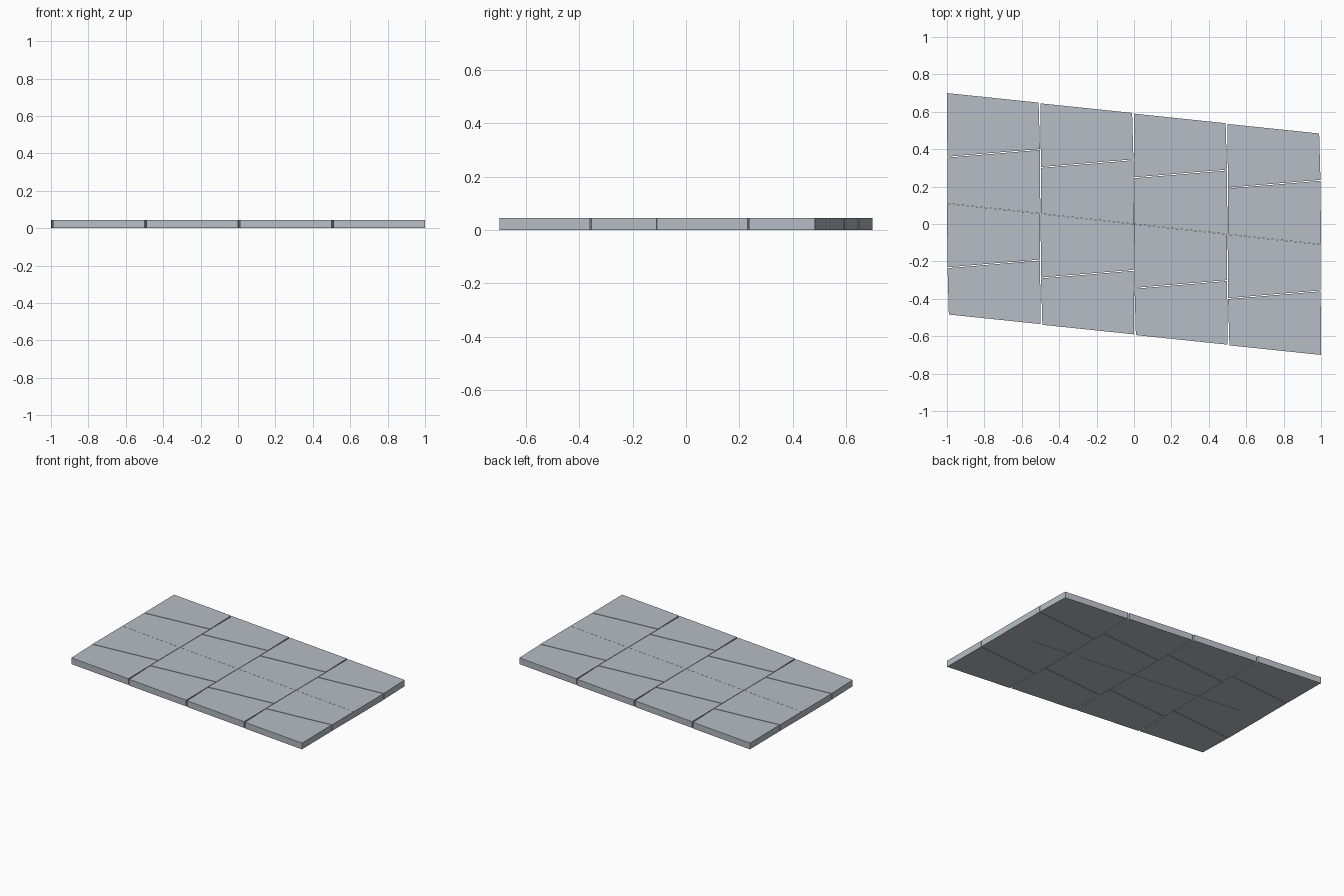
import bpy
import bmesh

if "Cube" in bpy.data.objects:
    bpy.data.objects.remove(bpy.data.objects["Cube"])

THICK = 0.045
STEP_X, STEP_Y = 0.5, -0.055

# Tile outlines in the left column: outer edge tile and inner tile
OUTLINES = {
    "outer": [(-1.0, 0.70), (-0.998, 0.360), (-0.503, 0.401), (-0.51, 0.649)],
    "inner": [(-0.999, 0.109), (-0.998, -0.231), (-0.502, -0.190), (-0.502, 0.055)],
}

# Cool grey stone
stone = bpy.data.materials.new("stone")
stone.diffuse_color = (0.475, 0.505, 0.56, 1)
stone.use_nodes = True
stone.node_tree.nodes["Principled BSDF"].inputs["Base Color"].default_value = stone.diffuse_color


def tile(name, points):
    """Extrude a flat four-sided outline into a paving tile."""
    bm = bmesh.new()
    face = bm.faces.new([bm.verts.new((x, y, 0)) for x, y in points])
    top = bmesh.ops.extrude_face_region(bm, geom=[face], use_keep_orig=True)
    verts = [v for v in top["geom"] if isinstance(v, bmesh.types.BMVert)]
    bmesh.ops.translate(bm, vec=(0, 0, THICK), verts=verts)
    bmesh.ops.recalc_face_normals(bm, faces=bm.faces)
    mesh = bpy.data.meshes.new(name)
    bm.to_mesh(mesh)
    bm.free()
    mesh.materials.append(stone)
    obj = bpy.data.objects.new(name, mesh)
    bpy.context.collection.objects.link(obj)
    return obj


# Four stepped columns; each pair is a tile and its half-turn twin
for kind, outline in OUTLINES.items():
    for col in range(4):
        pts = [(x + col * STEP_X, y + col * STEP_Y) for x, y in outline]
        tile(f"{kind}_paving_tile_{col}", pts)
        tile(f"{kind}_turned_paving_tile_{col}", [(-x, -y) for x, y in pts])
